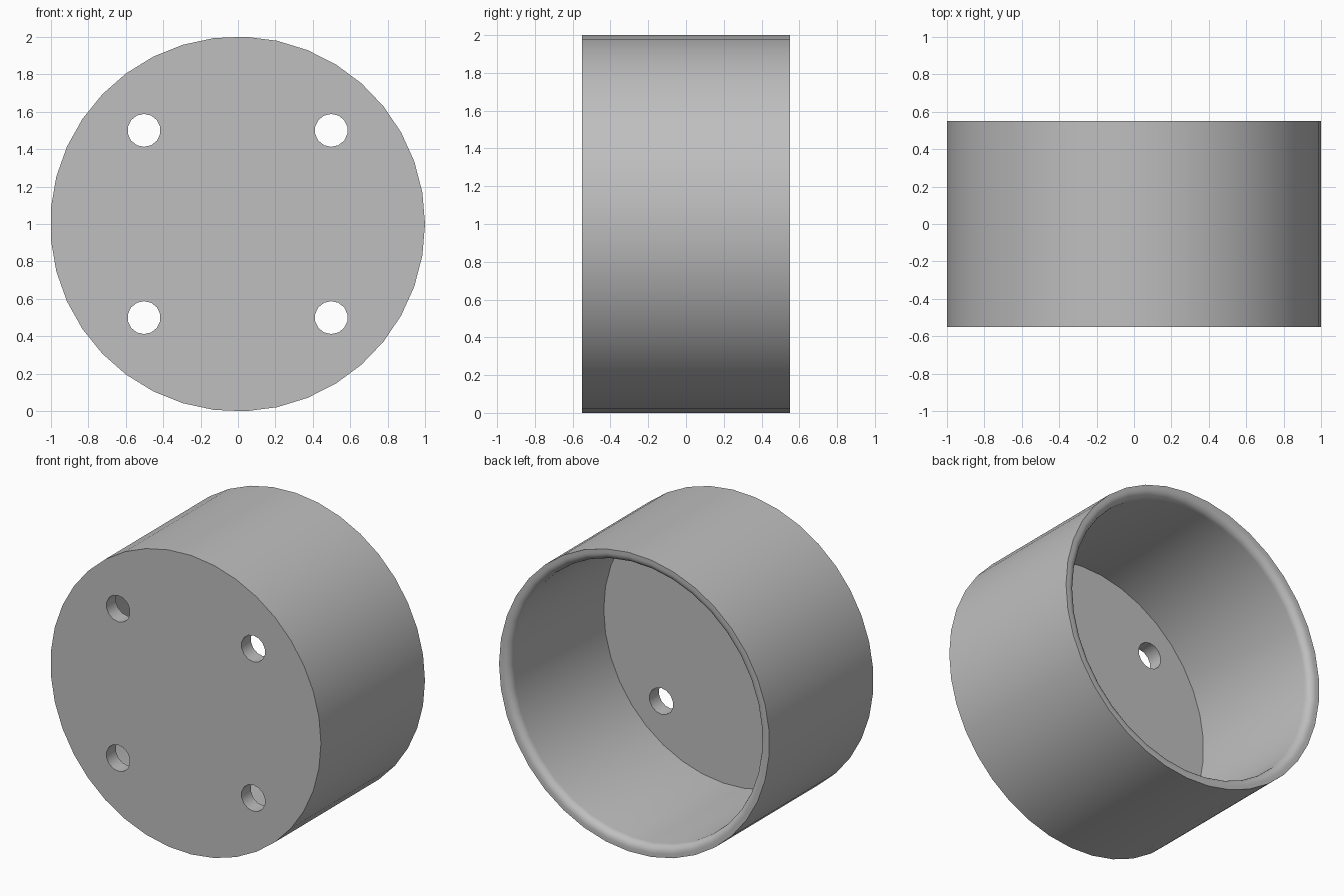
import bpy, bmesh, math
from mathutils import Matrix

cube = bpy.data.objects.get("Cube")
if cube:
    bpy.data.objects.remove(cube, do_unlink=True)

SIDES = 37
OUTER, INNER = 1.001, 0.926
HALF_DEPTH = 0.55
FLOOR = 0.10
FILLET = 0.05
CENTRE = (-0.002, 0, 1)

grey = bpy.data.materials.new("plain grey")
grey.use_nodes = True
colour = (0.52, 0.52, 0.52, 1)
grey.diffuse_color = colour
grey.node_tree.nodes["Principled BSDF"].inputs["Base Color"].default_value = colour


def add_object(name, bm):
    bmesh.ops.recalc_face_normals(bm, faces=bm.faces)
    mesh = bpy.data.meshes.new(name)
    bm.to_mesh(mesh)
    bm.free()
    mesh.materials.append(grey)
    obj = bpy.data.objects.new(name, mesh)
    obj.location = CENTRE
    bpy.context.collection.objects.link(obj)
    return obj


# Cup wall: half section of (radius, depth), rounded at the inner rim
profile = [(OUTER, -HALF_DEPTH), (OUTER, HALF_DEPTH)]
STEPS = 6
for i in range(STEPS + 1):
    a = math.pi / 2 * (1 - i / STEPS)
    profile.append((INNER + FILLET - FILLET * math.cos(a),
                    HALF_DEPTH - FILLET + FILLET * math.sin(a)))
profile.append((INNER, FLOOR - HALF_DEPTH))

bm = bmesh.new()
verts = [bm.verts.new((r, y, 0)) for r, y in profile]
edges = [bm.edges.new(pair) for pair in zip(verts, verts[1:])]
bmesh.ops.spin(bm, geom=verts + edges, cent=(0, 0, 0), axis=(0, 1, 0),
               angle=2 * math.pi, steps=SIDES)
bmesh.ops.remove_doubles(bm, verts=bm.verts, dist=0.0001)
# Front plate and inside floor close the two open loops
bmesh.ops.holes_fill(bm, edges=[e for e in bm.edges if e.is_boundary], sides=0)
cup = add_object("round_cup", bm)

# Four bolt holes through the front plate
bm = bmesh.new()
for x in (-0.5, 0.5):
    for z in (-0.5, 0.5):
        place = (Matrix.Translation((x, FLOOR / 2 - HALF_DEPTH, z))
                 @ Matrix.Rotation(math.pi / 2, 4, 'X'))
        bmesh.ops.create_cone(bm, cap_ends=True, segments=14, radius1=0.088,
                              radius2=0.088, depth=FLOOR * 3, matrix=place)
cutter = add_object("hole_cutter", bm)
cutter.hide_render = True

cut = cup.modifiers.new("bolt_holes", 'BOOLEAN')
cut.operation = 'DIFFERENCE'
cut.solver = 'EXACT'
cut.object = cutter

bpy.ops.object.select_all(action='DESELECT')
cup.select_set(True)
bpy.context.view_layer.objects.active = cup
bpy.ops.object.modifier_apply(modifier=cut.name)
bpy.data.objects.remove(cutter, do_unlink=True)
bpy.ops.object.shade_smooth_by_angle(angle=math.radians(30))
